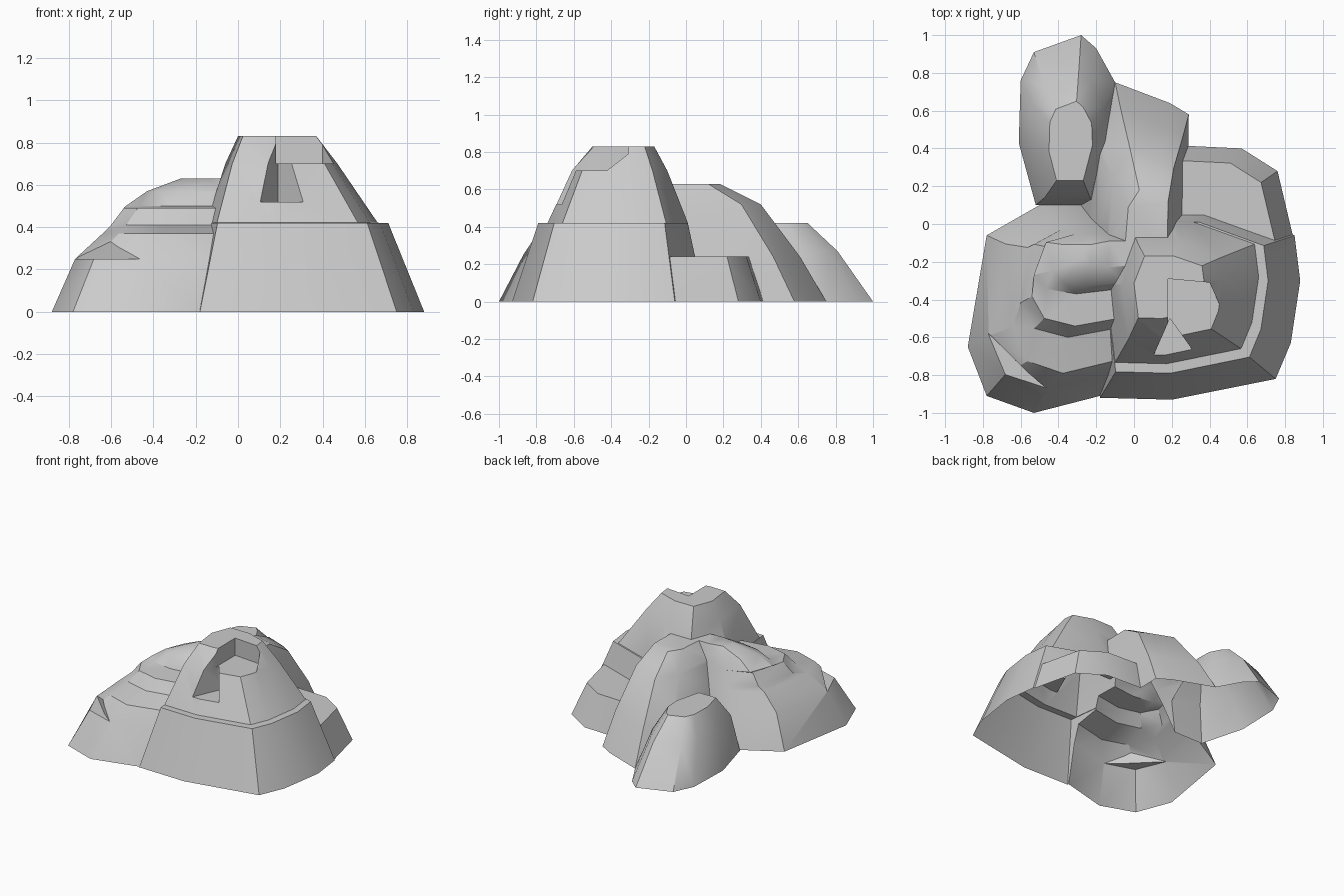
import bpy, bmesh

if "Cube" in bpy.data.objects:
    bpy.data.objects.remove(bpy.data.objects["Cube"])


def loft(name, outline, levels, base=0.0):
    """Closed solid: the base outline, refitted to each level's (z, left, right, front, back)."""
    xs, ys = zip(*outline)
    x0, x1, y0, y1 = min(xs), max(xs), min(ys), max(ys)
    bm = bmesh.new()
    # a short skirt below the base is trimmed off at the end
    skirt = 0.05 + 0.01 * len(bpy.data.objects)
    box = (x0, x1, y0, y1)
    rings = []
    for z, l, r, f, b in [(base - skirt, *box), (base, *box), *levels]:
        rings.append([bm.verts.new((l + (r - l) * (x - x0) / (x1 - x0),
                                    f + (b - f) * (y - y0) / (y1 - y0), z))
                      for x, y in outline])
    n = len(outline)
    for lo, hi in zip(rings, rings[1:]):
        for i in range(n):
            j = (i + 1) % n
            bm.faces.new((lo[i], lo[j], hi[j], hi[i]))
    bm.faces.new(rings[0][::-1])
    bm.faces.new(rings[-1])
    bmesh.ops.triangulate(bm, faces=bm.faces[:])
    bmesh.ops.recalc_face_normals(bm, faces=bm.faces[:])
    me = bpy.data.meshes.new(name)
    bm.to_mesh(me)
    bm.free()
    ob = bpy.data.objects.new(name, me)
    bpy.context.collection.objects.link(ob)
    return ob


def combine(target, other, operation):
    """Apply a boolean and discard the second operand."""
    mod = target.modifiers.new("bool", 'BOOLEAN')
    mod.operation = operation
    mod.solver = 'EXACT'
    mod.object = other
    bpy.context.view_layer.objects.active = target
    bpy.ops.object.modifier_apply(modifier=mod.name)
    bpy.data.objects.remove(other)


def carve(target, outline, floor):
    """Cut everything above the outline's floor (the skirt is added back on to the floor)."""
    xs, ys = zip(*outline)
    skirt = 0.05 + 0.01 * len(bpy.data.objects)
    cutter = loft("cutter", outline, [(1, min(xs), max(xs), min(ys), max(ys))], floor + skirt)
    cutter.hide_render = True
    combine(target, cutter, 'DIFFERENCE')


# Main peak with a narrow ledge half way up
hill = loft("rocky_hill",
            [(-.18, -.92), (.2, -.93), (.75, -.82), (.83, -.63), (.88, -.3), (.85, -.06),
             (.4, .1), (-.08, .1), (-.25, -.35)],
            [(.42, -.15, .71, -.79, .01), (.421, -.15, .66, -.74, .01),
             (.70, -.06, .47, -.61, -.1), (.83, 0, .37, -.5, -.17)])

# Summit terrace and the gully below it
carve(hill, [(.18, -.75), (.6, -.75), (.4, -.31), (.18, -.29)], .70)
carve(hill, [(.08, -.75), (.37, -.75), (.19, -.5)], .52)

# Stepped left shoulder: each step is (height, left edge, front edge)
steps = [(.25, -.77, -.87), (.37, -.64, -.79), (.41, -.6, -.6),
         (.49, -.54, -.54), (.5, -.53, -.37), (.57, -.43, -.33), (.63, -.27, -.23)]
shoulder = loft("left_shoulder",
                [(-.88, -.65), (-.78, -.91), (-.53, -1), (-.18, -.91), (.1, -.92),
                 (.1, .1), (-.5, .1), (-.78, -.06)],
                [(z, left, .1, front, .1 - .3 * z) for z, left, front in steps])
# small ledge on its front corner
carve(shoulder, [(-.77, -.58), (-.9, -1), (-.45, -.88), (-.57, -.78)], .25)

# Central spur running to the back
spur = loft("central_spur",
            [(.28, -.15), (.29, .58), (.19, .64), (-.1, .75), (-.25, .5), (-.3, -.15)],
            [(z, left, right, -.15, back) for z, left, right, back in
             ((.24, -.24, .26, .61), (.52, -.14, .21, .4), (.63, -.05, .18, .18))])

# Low shelf at the back right
shelf = loft("right_shelf",
             [(.15, -.15), (.85, -.1), (.76, .28), (.57, .4), (.15, .42)],
             [(.24, .15, .75, -.15, .34)])

# Rounded knoll at the back left
knoll = loft("back_knoll",
             [(-.28, 1), (-.53, .91), (-.6, .76), (-.61, .43), (-.52, .1), (-.2, .1),
              (-.09, .5), (-.1, .75), (-.2, .93)],
             [(.27, -.54, -.15, .14, .81), (.42, -.45, -.22, .23, .65)])

for part in (shoulder, spur, shelf, knoll):
    combine(hill, part, 'UNION')

# Trim the skirt so the shell is open underneath
bm = bmesh.new()
bm.from_mesh(hill.data)
bmesh.ops.bisect_plane(bm, geom=bm.verts[:] + bm.edges[:] + bm.faces[:],
                       plane_co=(0, 0, 0), plane_no=(0, 0, -1), clear_outer=True)
bm.to_mesh(hill.data)
bm.free()

# Soft slopes with crisp ledges
bpy.ops.object.select_all(action='DESELECT')
hill.select_set(True)
bpy.context.view_layer.objects.active = hill
bpy.ops.object.shade_smooth_by_angle(angle=0.6)
